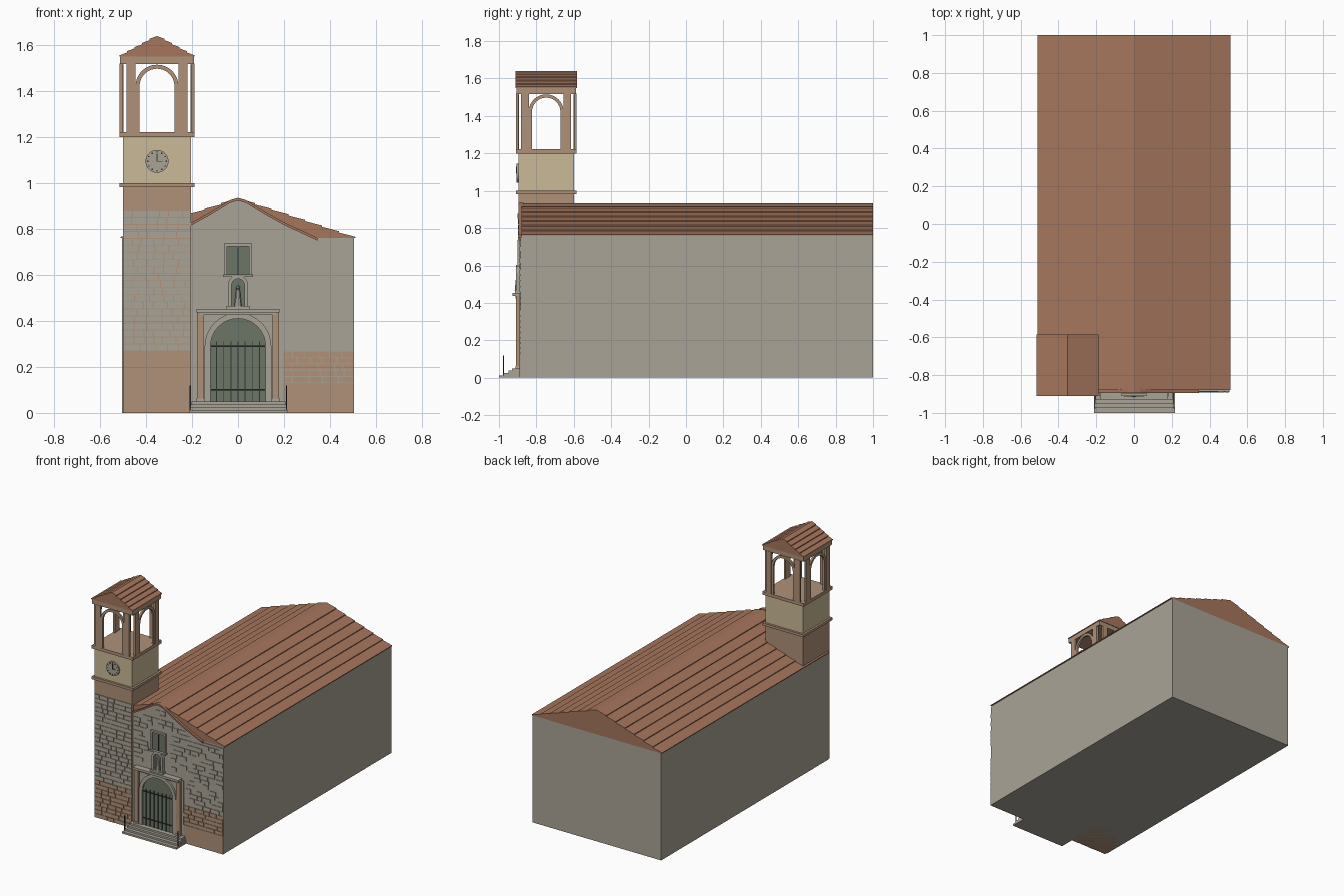
import bpy, bmesh, math, random
from mathutils import Matrix

if "Cube" in bpy.data.objects:
    bpy.data.objects.remove(bpy.data.objects["Cube"])

random.seed(4)


def material(name, r, g, b):
    m = bpy.data.materials.new(name)
    m.diffuse_color = (r, g, b, 1)
    m.use_nodes = True
    m.node_tree.nodes["Principled BSDF"].inputs["Base Color"].default_value = m.diffuse_color
    return m


GREY = material("grey stone", 0.40, 0.37, 0.31)
TAN = material("tan stone", 0.43, 0.285, 0.19)
CREAM = material("cream plaster", 0.60, 0.49, 0.31)
ROOF = material("terracotta", 0.38, 0.18, 0.11)
GREEN = material("green grey panel", 0.15, 0.18, 0.135)
DARK = material("dark iron", 0.03, 0.032, 0.03)
PALE = material("pale statue stone", 0.52, 0.50, 0.44)


def finish(name, bm, mat, matrix=None):
    if matrix:
        bm.transform(matrix)
    bmesh.ops.recalc_face_normals(bm, faces=bm.faces)
    me = bpy.data.meshes.new(name)
    bm.to_mesh(me)
    bm.free()
    me.materials.append(mat)
    ob = bpy.data.objects.new(name, me)
    bpy.context.collection.objects.link(ob)
    return ob


def add_prism(bm, pts, y0, y1):
    """Extrude an x-z outline from y0 to y1."""
    a = [bm.verts.new((x, y0, z)) for x, z in pts]
    b = [bm.verts.new((x, y1, z)) for x, z in pts]
    bm.faces.new(a)
    bm.faces.new(b[::-1])
    for i in range(len(a)):
        j = (i + 1) % len(a)
        bm.faces.new((a[i], b[i], b[j], a[j]))


def prism(name, pts, y0, y1, mat, matrix=None):
    bm = bmesh.new()
    add_prism(bm, pts, y0, y1)
    return finish(name, bm, mat, matrix)


def rect(x0, x1, z0, z1):
    return [(x0, z0), (x1, z0), (x1, z1), (x0, z1)]


def box(name, x0, x1, y0, y1, z0, z1, mat, matrix=None):
    return prism(name, rect(x0, x1, z0, z1), y0, y1, mat, matrix)


def arch_line(cx, z0, zs, r, n=16):
    arc = [(cx + r * math.cos(math.pi * i / n), zs + r * math.sin(math.pi * i / n)) for i in range(n + 1)]
    return [(cx + r, z0)] + arc + [(cx - r, z0)]


def arch_ring(name, cx, z0, zs, ri, ro, y0, y1, mat, matrix=None):
    pts = arch_line(cx, z0, zs, ro) + arch_line(cx, z0, zs, ri)[::-1]
    return prism(name, pts, y0, y1, mat, matrix)


def plank_roof(name, cx, half, z0, z1, y0, y1, n, step):
    """Gable roof whose slopes are made of overlapping planks."""
    side = []
    for i in range(n):
        for t, lift in ((i / n, step), ((i + 1) / n, 0)):
            side.append((half * (1 - t), z0 + (z1 - z0) * t + lift))
    pts = [(cx + half, z0)] + [(cx + x, z) for x, z in side]
    pts += [(cx - x, z) for x, z in side[-2::-1]] + [(cx - half, z0)]
    return prism(name, pts, y0, y1, ROOF)


def bricks(name, x0, x1, z0, z1, y, mat, keep, ok=lambda a, b, c, d: True, gap=0.004):
    """Rows of thin stones standing just proud of a wall."""
    bm = bmesh.new()
    rows = round((z1 - z0) / 0.031)
    h = (z1 - z0) / rows
    for r in range(rows):
        z = z0 + r * h
        x = x0
        while x < x1 - 0.01:
            xe = min(x1, x + random.uniform(0.035, 0.075))
            if x1 - xe < 0.02:
                xe = x1
            if random.random() < keep and ok(x, xe, z, z + h):
                add_prism(bm, rect(x + gap / 2, xe - gap / 2, z + gap / 2, z + h - gap / 2),
                          y - random.uniform(0.003, 0.005), y + 0.001)
            x = xe
    return finish(name, bm, mat)


# Nave
box("nave_walls", -0.505, 0.505, -0.88, 1.0, 0, 0.76, GREY)
plank_roof("nave_roof", 0, 0.512, 0.76, 0.933, -0.88, 1.0, 7, 0.006)

# Facade with curved gable and tiled coping
half = [(0, 0.925), (0.035, 0.915), (0.075, 0.89), (0.12, 0.862), (0.205, 0.815), (0.345, 0.75)]
top = [(-x, z) for x, z in half[4:0:-1]] + half
prism("facade_wall", [(-0.205, 0), (0.505, 0), (0.505, 0.75)] + top[::-1], -0.886, -0.872, GREY)
prism("facade_coping", top + [(x, z + 0.012) for x, z in top[::-1]], -0.896, -0.868, ROOF)


def gable_height(x):
    x = abs(x)
    for (xa, za), (xb, zb) in zip(half, half[1:]):
        if x <= xb:
            return za + (zb - za) * (x - xa) / (xb - xa)
    return 0.75


def facade_free(a, b, c, d):
    if d > min(gable_height(a), gable_height(b)) - 0.005:
        return False
    clear = 0.2 if c < 0.46 else 0.075 if c < 0.75 else 0
    return b < -clear or a > clear or clear == 0


bricks("facade_stones", -0.2, 0.505, 0.27, 0.89, -0.886, GREY, 0.75, facade_free)
bricks("facade_base_stones", 0.195, 0.505, 0.13, 0.27, -0.886, TAN, 1.0)
box("facade_base", 0.195, 0.505, -0.89, -0.88, 0, 0.13, TAN)

# Tower
TX, TY = -0.3525, -0.7475
box("tower_shaft", -0.5, -0.205, -0.895, -0.6, 0, 0.985, TAN)
bricks("tower_stones", -0.5, -0.205, 0.27, 0.88, -0.895, GREY, 1.0)
bricks("tower_base_stones", -0.5, -0.205, 0, 0.27, -0.895, TAN, 1.0, gap=0.003)


def tower_slab(name, r, z0, z1, mat):
    box(name, TX - r, TX + r, TY - r, TY + r, z0, z1, mat)


tower_slab("tower_lower_cornice", 0.1625, 0.982, 1.0, TAN)
tower_slab("clock_stage", 0.1475, 1.0, 1.202, CREAM)
tower_slab("tower_upper_cornice", 0.1625, 1.2, 1.222, TAN)
tower_slab("belfry_lintel", 0.16, 1.518, 1.552, TAN)
plank_roof("tower_roof", TX, 0.1635, 1.55, 1.64, TY - 0.1635, TY + 0.1635, 5, 0.006)

# Belfry: the same arched screen on all four sides
center = Matrix.Translation((TX, TY, 0))
for k, side in enumerate(("front", "right", "back", "left")):
    m = center @ Matrix.Rotation(k * math.pi / 2, 4, 'Z')
    arch_ring(side + "_belfry_arch", 0, 1.222, 1.422, 0.076, 0.0935, -0.16, -0.146, TAN, m)
    for s in (-1, 1):
        xs = sorted((s * 0.0925, s * 0.1335))
        box(side + "_belfry_pilaster", *xs, -0.1625, -0.148, 1.222, 1.52, TAN, m)

# Clock
CZ = 1.095
face = [(TX + 0.05 * math.cos(i * math.pi / 16), CZ + 0.05 * math.sin(i * math.pi / 16)) for i in range(32)]
prism("clock_face", face, -0.905, -0.894, GREY)
bm = bmesh.new()
for i in range(12):
    x, z = TX + 0.041 * math.sin(i * math.pi / 6), CZ + 0.041 * math.cos(i * math.pi / 6)
    add_prism(bm, rect(x - 0.003, x + 0.003, z - 0.003, z + 0.003), -0.907, -0.904)
add_prism(bm, rect(TX - 0.002, TX + 0.002, CZ, CZ + 0.034), -0.908, -0.904)
add_prism(bm, rect(TX - 0.002, TX + 0.024, CZ - 0.002, CZ + 0.002), -0.908, -0.904)
finish("clock_marks_and_hands", bm, DARK)

# Steps and handrail posts
for i, y in enumerate((-1.0, -0.975, -0.95, -0.93)):
    inset = 0.003 * i
    box("step", -0.212 + inset, 0.216 - inset, y, -0.88, i * 0.0125, (i + 1) * 0.0125, GREY)
for x in (-0.207, 0.211):
    box("step_post", x - 0.003, x + 0.003, -0.978, -0.972, 0.012, 0.12, DARK)

# Portal
box("portal_panel", -0.198, 0.194, -0.891, -0.88, 0.05, 0.44, GREY)
for s in (-1, 1):
    xs = sorted((s * 0.15, s * 0.178))
    box("portal_pilaster", *xs, -0.908, -0.88, 0.05, 0.437, TAN)
    xs = sorted((s * 0.145, s * 0.183))
    box("pilaster_base", *xs, -0.912, -0.88, 0.05, 0.062, GREY)
arch_ring("portal_arch", 0, 0.05, 0.29, 0.12, 0.145, -0.905, -0.88, GREY)
prism("door", arch_line(0, 0.05, 0.29, 0.12), -0.895, -0.88, GREEN)
box("portal_frieze", -0.165, 0.165, -0.912, -0.88, 0.425, 0.44, GREY)
box("portal_cornice", -0.18, 0.18, -0.928, -0.88, 0.437, 0.453, GREY)

# Iron grille
bm = bmesh.new()
for i in range(-3, 4):
    add_prism(bm, rect(i * 0.031 - 0.002, i * 0.031 + 0.002, 0.05, 0.31), -0.901, -0.897)
for z in (0.1, 0.29):
    add_prism(bm, rect(-0.12, 0.12, z - 0.003, z + 0.003), -0.902, -0.896)
finish("door_grille", bm, DARK)

# Niche with statue
prism("niche_recess", arch_line(0, 0.46, 0.555, 0.03), -0.892, -0.88, GREEN)
arch_ring("niche_arch", 0, 0.46, 0.555, 0.028, 0.044, -0.908, -0.88, GREY)
box("niche_sill", -0.05, 0.05, -0.915, -0.88, 0.452, 0.466, GREY)
bm = bmesh.new()
bmesh.ops.create_cone(bm, cap_ends=True, segments=10, radius1=0.016, radius2=0.009, depth=0.07,
                      matrix=Matrix.Translation((0, -0.9, 0.501)))
bmesh.ops.create_icosphere(bm, subdivisions=1, radius=0.01, matrix=Matrix.Translation((0, -0.9, 0.545)))
finish("statue", bm, PALE)

# Upper window
box("window_sill", -0.065, 0.065, -0.91, -0.88, 0.592, 0.602, GREY)
box("window_glass", -0.047, 0.047, -0.892, -0.88, 0.6, 0.725, GREEN)
box("window_mullion", -0.002, 0.002, -0.895, -0.89, 0.6, 0.725, DARK)
for s in (-1, 1):
    box("window_jamb", *sorted((s * 0.047, s * 0.06)), -0.9, -0.88, 0.6, 0.737, GREY)
box("window_lintel", -0.06, 0.06, -0.9, -0.88, 0.725, 0.737, GREY)
